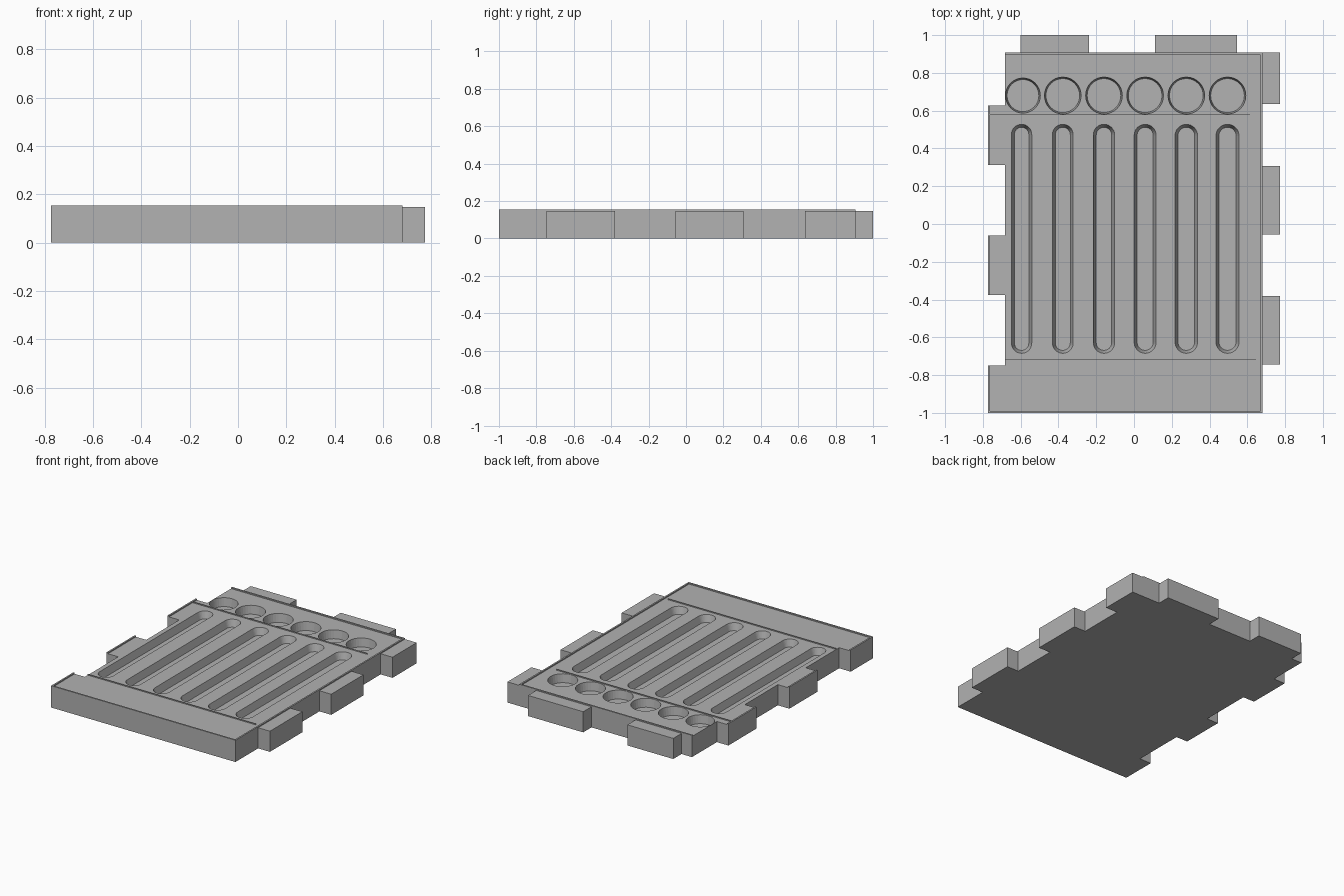
import bpy
import bmesh
import math

cube = bpy.data.objects.get("Cube")
if cube:
    bpy.data.objects.remove(cube, do_unlink=True)

DECK, TOP = 0.147, 0.155
LEFT, NOTCH, RIGHT, BACK = -0.773, -0.682, 0.68, 0.907

# One matte grey for every part
grey = bpy.data.materials.new("plain_grey")
grey.use_nodes = True
grey.diffuse_color = (0.445, 0.445, 0.445, 1)
grey.node_tree.nodes["Principled BSDF"].inputs["Base Color"].default_value = (0.445, 0.445, 0.445, 1)


def make_object(name, bm):
    bmesh.ops.recalc_face_normals(bm, faces=bm.faces)
    mesh = bpy.data.meshes.new(name)
    bm.to_mesh(mesh)
    bm.free()
    mesh.materials.append(grey)
    obj = bpy.data.objects.new(name, mesh)
    bpy.context.collection.objects.link(obj)
    return obj


def loft(bm, lower, upper, z0, z1):
    """Closed solid between two matching outlines."""
    a = [bm.verts.new((x, y, z0)) for x, y in lower]
    b = [bm.verts.new((x, y, z1)) for x, y in upper]
    bm.faces.new(a[::-1])
    bm.faces.new(b)
    for i in range(len(a)):
        j = (i + 1) % len(a)
        bm.faces.new((a[i], a[j], b[j], b[i]))


def box(name, x0, x1, y0, y1, z0, z1):
    bm = bmesh.new()
    outline = [(x0, y0), (x1, y0), (x1, y1), (x0, y1)]
    loft(bm, outline, outline, z0, z1)
    return make_object(name, bm)


def stadium(x, y0, y1, r, n=16):
    """Round-ended outline; a circle when y0 and y1 nearly meet."""
    pts = []
    for cy, start in ((y1, 0), (y0, math.pi)):
        for i in range(n + 1):
            t = start + math.pi * i / n
            pts.append((x + r * math.cos(t), cy + r * math.sin(t)))
    return pts


# Tray slab, with a stepped left edge
left_blocks = [(0.312, 0.627), (-0.375, -0.06), (-1.0, -0.75)]
outline = [(LEFT, -1), (RIGHT, -1), (RIGHT, BACK), (NOTCH, BACK)]
for y0, y1 in left_blocks:
    outline += [(NOTCH, y1), (LEFT, y1)]
    if y0 > -1:
        outline += [(LEFT, y0), (NOTCH, y0)]
bm = bmesh.new()
loft(bm, outline, outline, 0, DECK)
slab = make_object("tray_slab", bm)

# Tapered slots and round wells, cut from the deck
cut = bmesh.new()
for i in range(6):
    x = -0.595 + 0.218 * i
    half = 0.054 + 0.0015 * i
    y0, y1 = -0.685 + half, 0.528 - half
    over = 0.02
    loft(cut, stadium(x, y0, y1, half - 0.016), stadium(x, y0, y1, half),
         DECK - 0.05, DECK)
    r = 0.097
    cx = x
    if i == 0:
        r, cx = 0.092, -0.588
    loft(cut, stadium(cx, 0.679, 0.681, r - 0.008), stadium(cx, 0.679, 0.681, r),
         DECK - 0.06, DECK)
# Raise the cutter tops a little above the deck
for v in cut.verts:
    if v.co.z > DECK - 0.001:
        v.co.z = DECK + 0.001
cutter = make_object("recess_cutter", cut)
cutter.hide_render = True
cutter.hide_viewport = True
mod = slab.modifiers.new("recesses", 'BOOLEAN')
mod.operation = 'DIFFERENCE'
mod.solver = 'EXACT'
mod.object = cutter

# Connecting tabs on the right-hand and back edges
for i, (y0, y1) in enumerate([(-0.745, -0.38), (-0.055, 0.308), (0.635, BACK)]):
    box(f"side_tab_{i + 1}", RIGHT, 0.773, y0, y1, 0, DECK)
for i, (x0, x1) in enumerate([(-0.6, -0.238), (0.11, 0.545)]):
    box(f"back_tab_{i + 1}", x0, x1, BACK, 1.0, 0, DECK)

# Thin raised rim along the outer edges
W = 0.011
box("front_rim", LEFT, RIGHT, -1, -1 + W, DECK, TOP)
box("back_rim", NOTCH, RIGHT, BACK - W, BACK, DECK, TOP)
box("side_rim", RIGHT - W, RIGHT, -1 + W, BACK - W, DECK, TOP)
for i, (y0, y1) in enumerate(left_blocks):
    box(f"block_rim_{i + 1}", LEFT, LEFT + W, max(y0, -1 + W), y1, DECK, TOP)

# Fine cross ridges on the deck
box("front_ridge", NOTCH, 0.645, -0.718, -0.716, DECK, TOP)
box("back_ridge", LEFT + W, 0.615, 0.577, 0.579, DECK, TOP)
